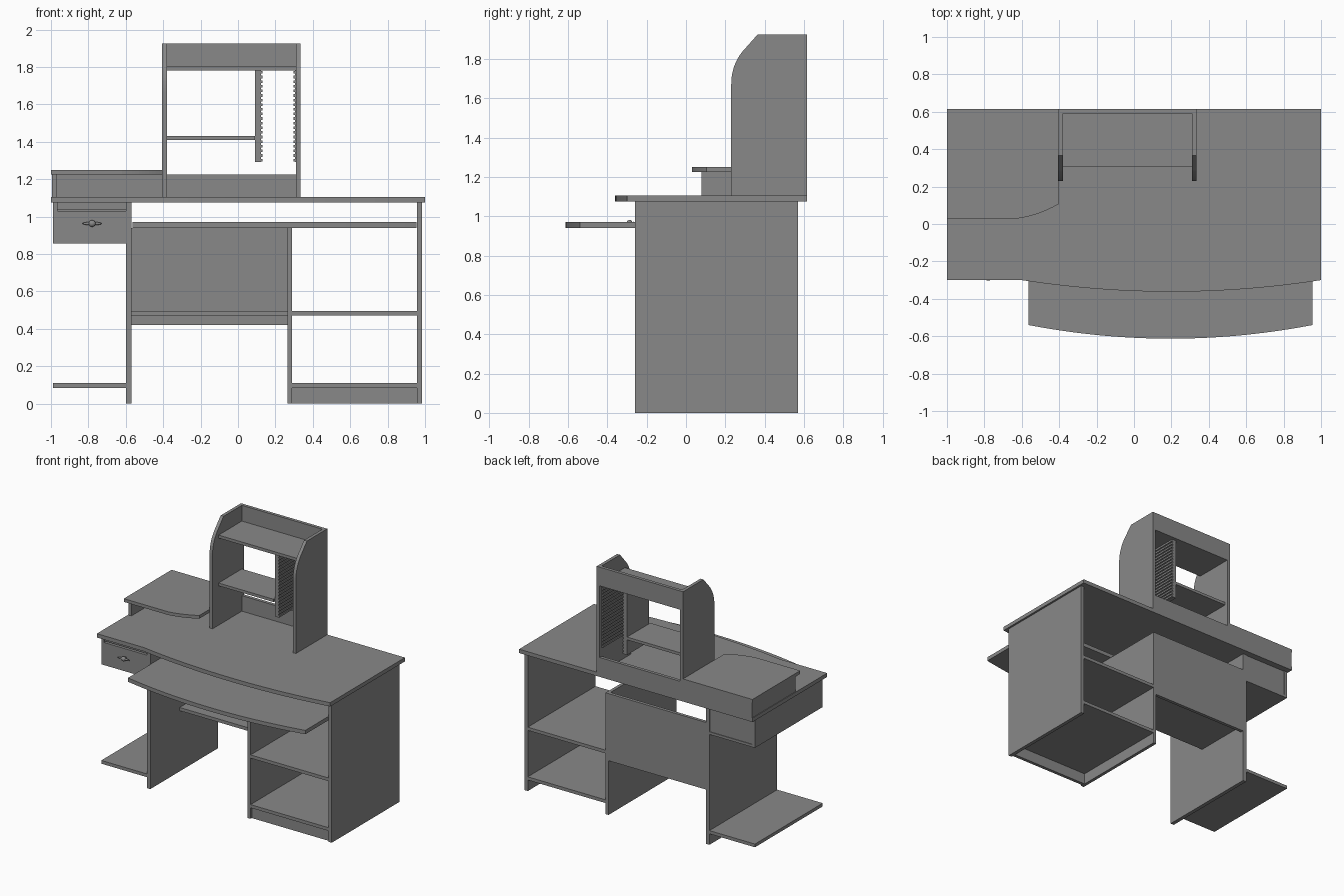
import bpy, bmesh, math
from mathutils import Vector

if "Cube" in bpy.data.objects:
    bpy.data.objects.remove(bpy.data.objects["Cube"], do_unlink=True)

GREY = (0.25, 0.25, 0.25, 1)
grey = bpy.data.materials.new("plain_grey")
grey.use_nodes = True
grey.diffuse_color = GREY
grey.node_tree.nodes["Principled BSDF"].inputs["Base Color"].default_value = GREY


def finish(name, bm):
    bmesh.ops.recalc_face_normals(bm, faces=bm.faces)
    mesh = bpy.data.meshes.new(name)
    bm.to_mesh(mesh)
    bm.free()
    mesh.materials.append(grey)
    obj = bpy.data.objects.new(name, mesh)
    bpy.context.scene.collection.objects.link(obj)
    return obj


def add_box(bm, x, y, z):
    verts = bmesh.ops.create_cube(bm, size=1)["verts"]
    for v in verts:
        v.co = Vector(r[0] + (c + 0.5) * (r[1] - r[0]) for c, r in zip(v.co, (x, y, z)))


def board(name, x, y, z):
    bm = bmesh.new()
    add_box(bm, x, y, z)
    return finish(name, bm)


def prism(name, points, offset):
    """Extrude a closed outline along an offset."""
    bm = bmesh.new()
    face = bm.faces.new([bm.verts.new(p) for p in points])
    new = bmesh.ops.extrude_face_region(bm, geom=[face])["geom"]
    bmesh.ops.translate(bm, vec=offset, verts=[g for g in new if isinstance(g, bmesh.types.BMVert)])
    return finish(name, bm)


def bow(x0, x1, y, depth, n=24):
    """Shallow front curve bulging toward the user."""
    return [(x0 + (x1 - x0) * i / n, y - depth * (1 - (2 * i / n - 1) ** 2)) for i in range(n + 1)]


def flat_board(name, outline, z0, z1):
    return prism(name, [(x, y, z0) for x, y in outline], (0, 0, z1 - z0))


BACK = 0.615
DEPTH = (-0.26, 0.57)

# Desktop and sliding keyboard tray
flat_board("desktop", [(-1, BACK), (-1, -0.30)] + bow(-0.6, 1, -0.30, 0.062) + [(1, BACK)], 1.075, 1.105)
flat_board("keyboard_tray", [(-0.565, 0.08)] + bow(-0.565, 0.955, -0.54, 0.073) + [(0.955, 0.08)], 0.94, 0.97)

# Uprights
board("left_upright", (-0.6, -0.57), DEPTH, (0, 1.075))
board("middle_upright", (0.265, 0.29), DEPTH, (0, 0.94))
board("right_upright", (0.957, 0.985), DEPTH, (0, 1.075))

# Right cabinet
board("cabinet_shelf", (0.29, 0.957), DEPTH, (0.47, 0.495))
board("cabinet_floor", (0.29, 0.957), DEPTH, (0.085, 0.11))
board("cabinet_kickboard", (0.29, 0.957), (-0.245, -0.22), (0, 0.085))

# Knee space
board("modesty_panel", (-0.57, 0.265), (0.545, 0.57), (0.42, 0.94))
board("knee_shelf", (-0.57, 0.265), (0.1, 0.545), (0.47, 0.495))

# Left side: low shelf and drawer unit
board("low_shelf", (-0.99, -0.6), DEPTH, (0.085, 0.11))
board("drawer_side", (-0.99, -0.965), DEPTH, (0.855, 1.075))
board("drawer_rail", (-0.965, -0.6), (-0.25, -0.22), (1.037, 1.075))
board("drawer_front", (-0.965, -0.6), (-0.26, -0.235), (0.855, 1.03))
board("drawer_bottom", (-0.965, -0.6), (-0.235, 0.57), (0.855, 0.875))
board("drawer_back", (-0.965, -0.6), (0.545, 0.565), (0.875, 1.075))

# Drawer handle: round knob with slim wings
bm = bmesh.new()
for size, y in (((0.02, 0.016, 0.018), -0.287), ((0.052, 0.008, 0.009), -0.287), ((0.009, 0.025, 0.009), -0.268)):
    ball = bmesh.ops.create_uvsphere(bm, u_segments=16, v_segments=8, radius=1)["verts"]
    bmesh.ops.scale(bm, vec=size, verts=ball)
    bmesh.ops.translate(bm, vec=(-0.78, y, 0.963), verts=ball)
handle = finish("drawer_handle", bm)
for p in handle.data.polygons:
    p.use_smooth = True

# Raised side shelf with a swept front edge
sweep = []
for i in range(13):
    t = i / 12
    sweep.append((-0.62 + 0.215 * t, 0.03 + 0.075 * (0.4 * t + 0.6 * t * t)))
flat_board("side_shelf", [(-1, BACK), (-1, 0.03)] + sweep + [(-0.405, BACK)], 1.225, 1.25)
board("side_shelf_support", (-0.995, -0.97), (0.08, BACK), (1.105, 1.225))
board("side_shelf_back", (-0.97, -0.405), (0.59, BACK), (1.105, 1.225))

# Hutch sides with rounded, chamfered upper fronts
start, ctrl, end = Vector((0.23, 1.67)), Vector((0.23, 1.765)), Vector((0.285, 1.835))
curve = []
for i in range(11):
    t = i / 10
    curve.append(start * (1 - t) ** 2 + ctrl * 2 * t * (1 - t) + end * t * t)
side = [(BACK, 1.105), (0.23, 1.105)] + [tuple(p) for p in curve] + [(0.365, 1.925), (BACK, 1.925)]
for name, x in (("hutch_left_side", 0.31), ("hutch_right_side", -0.405)):
    prism(name, [(x, y, z) for y, z in side], (0.025, 0, 0))

# Hutch boards
INNER = (-0.38, 0.31)
board("hutch_lower_back", INNER, (0.59, BACK), (1.105, 1.225))
board("hutch_upper_back", INNER, (0.59, BACK), (1.78, 1.925))
board("hutch_top_shelf", INNER, (0.305, 0.59), (1.78, 1.803))
board("hutch_middle_shelf", (-0.38, 0.092), (0.305, 0.59), (1.41, 1.432))
board("rack_divider", (0.092, 0.117), (0.32, 0.59), (1.293, 1.78))

# Disc rack: facing rows of slim ribs on thin backing plates
for name, x, way in (("rack_ribs_right", 0.117, 1), ("rack_ribs_left", 0.31, -1)):
    bm = bmesh.new()
    add_box(bm, sorted((x, x + 0.005 * way)), (0.32, 0.59), (1.293, 1.78))
    for i in range(20):
        z = 1.295 + i * 0.0247
        add_box(bm, sorted((x, x + 0.013 * way)), (0.32, 0.59), (z, z + 0.014))
    finish(name, bm)
